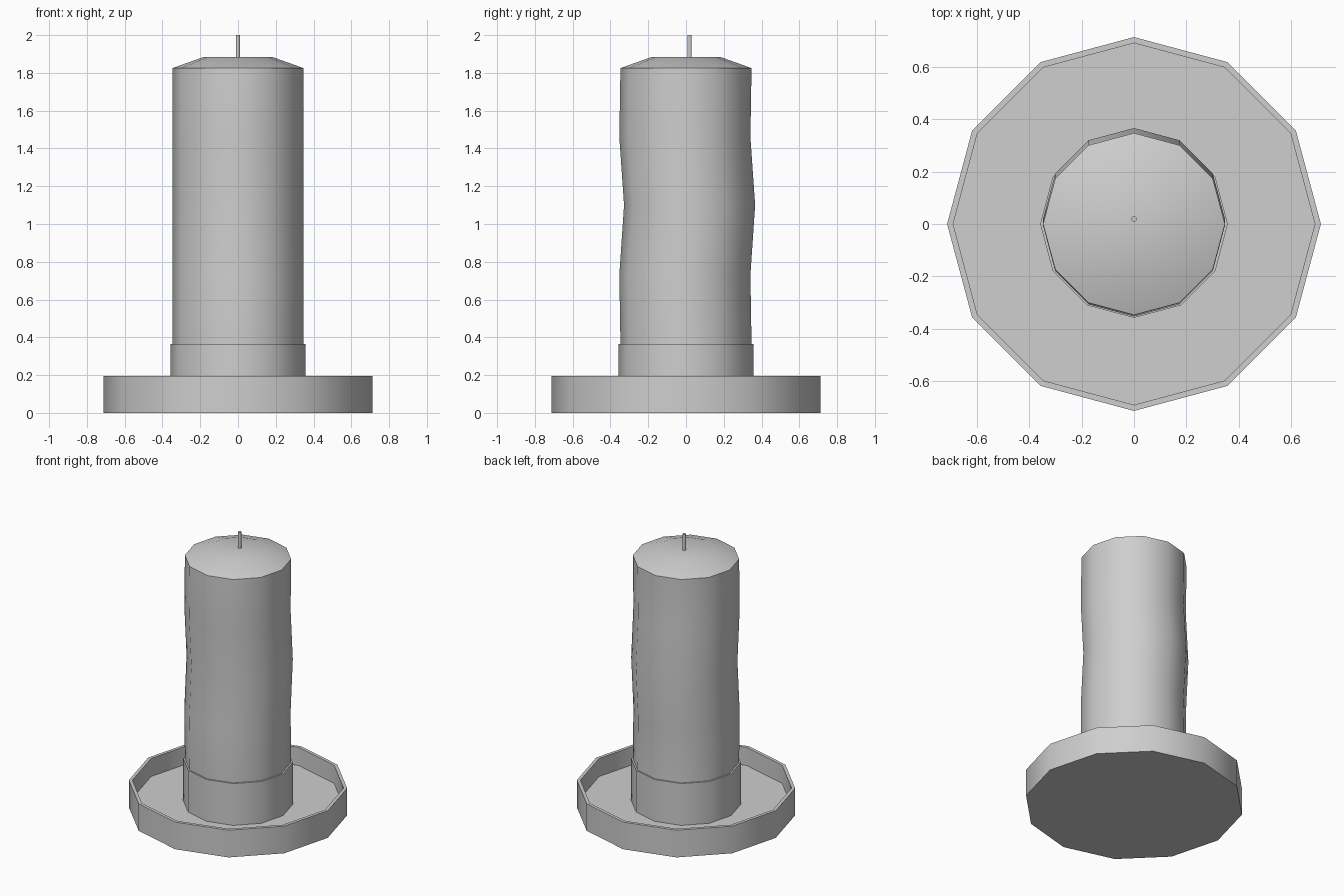
import bpy, bmesh, math

cube = bpy.data.objects.get("Cube")
if cube:
    bpy.data.objects.remove(cube, do_unlink=True)

grey = bpy.data.materials.new("plain_grey")
grey.use_nodes = True
colour = (0.62, 0.62, 0.62, 1)
grey.diffuse_color = colour
grey.node_tree.nodes["Principled BSDF"].inputs["Base Color"].default_value = colour


def lathe(name, profile, sides=12):
    """Stack rings of (radius, height, y shift), closed at both ends."""
    bm = bmesh.new()
    rings = []
    for r, z, shift in profile:
        angles = [math.tau * i / sides for i in range(sides)]
        rings.append([bm.verts.new((r * math.cos(a), r * math.sin(a) + shift, z))
                      for a in angles])
    for low, high in zip(rings, rings[1:]):
        for i in range(sides):
            j = (i + 1) % sides
            bm.faces.new((low[i], low[j], high[j], high[i]))
    bm.faces.new(rings[0][::-1])
    bm.faces.new(rings[-1])
    mesh = bpy.data.meshes.new(name)
    bm.to_mesh(mesh)
    bm.free()
    mesh.materials.append(grey)
    obj = bpy.data.objects.new(name, mesh)
    bpy.context.collection.objects.link(obj)
    bpy.ops.object.select_all(action="DESELECT")
    obj.select_set(True)
    bpy.context.view_layer.objects.active = obj
    bpy.ops.object.shade_smooth_by_angle(angle=math.radians(40))
    return obj


# Shallow dish with a thin upright rim
floor = 0.065
lathe("dish", [(0.713, 0, 0), (0.713, 0.195, 0), (0.69, 0.195, 0), (0.69, floor, 0)])

# Collar holding the candle
lathe("candle_socket", [(0.358, floor, 0), (0.358, 0.365, 0)])

# Slightly wavy candle with a bevelled top
lathe("candle", [(0.347, 0.365, 0), (0.347, 0.73, -0.006), (0.347, 1.1, 0.019),
                 (0.347, 1.46, -0.006), (0.347, 1.825, 0), (0.18, 1.885, 0)])

# Wick
lathe("wick", [(0.011, 1.87, 0.019), (0.011, 2.0, 0.019)])
